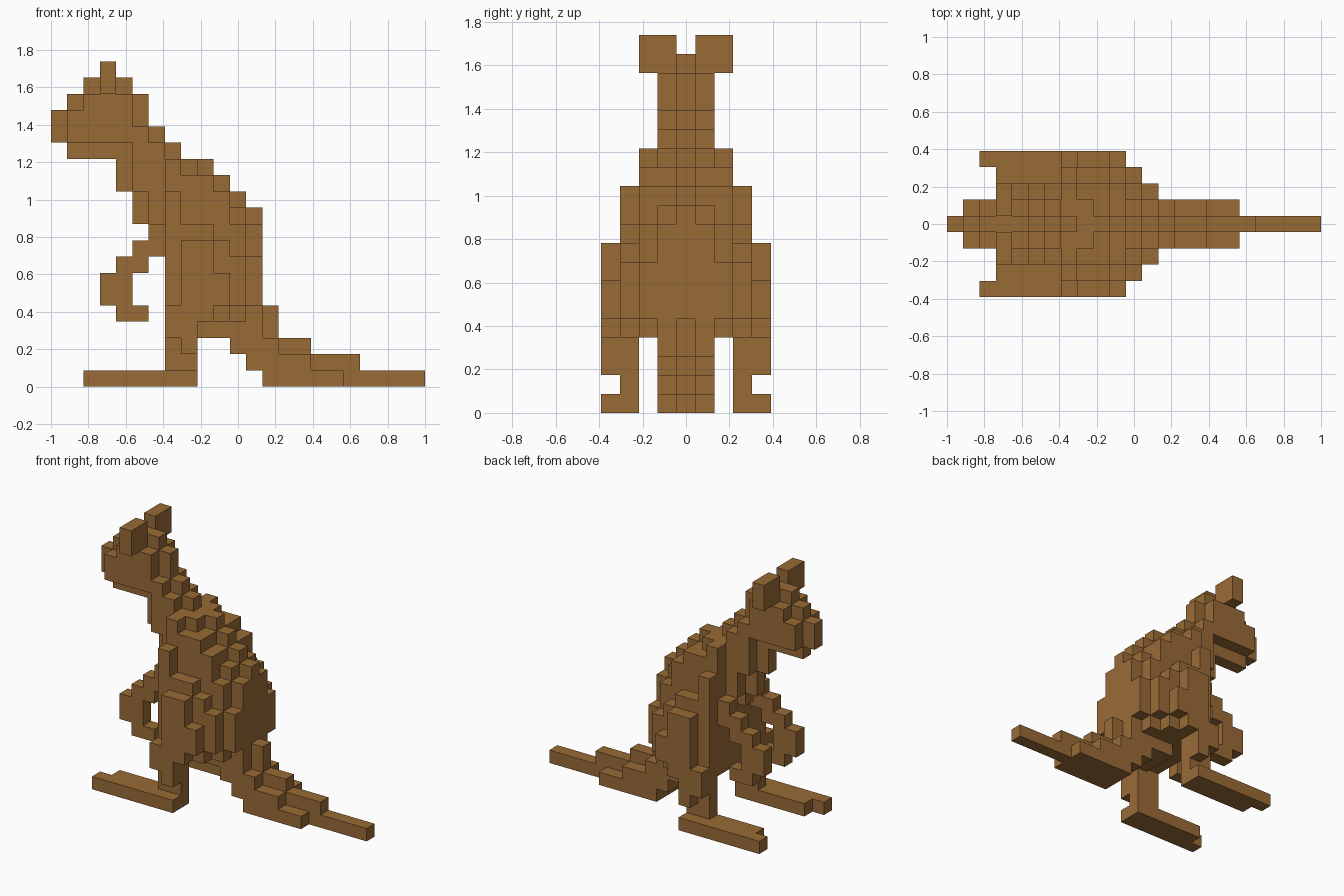
import bpy, bmesh
from mathutils import Vector

cube = bpy.data.objects.get("Cube")
if cube:
    bpy.data.objects.remove(cube, do_unlink=True)

U = 2 / 23  # edge of one block

brown = bpy.data.materials.new("brown fur")
brown.use_nodes = True
color = (0.32, 0.145, 0.037, 1)
brown.diffuse_color = color
bsdf = next(n for n in brown.node_tree.nodes if n.type == 'BSDF_PRINCIPLED')
bsdf.inputs["Base Color"].default_value = color
bsdf.inputs["Roughness"].default_value = 0.9


def build(name, layers, sides=(1, -1)):
    """layers: {layer out from the middle: [(low row, high row, first col, end col)]}"""
    cells = {(x, s * j, z)
             for j, runs in layers.items() for s in sides
             for lo, hi, a, b in runs
             for z in range(lo, hi + 1) for x in range(a, b)}
    bm = bmesh.new()
    # outer skin only: one square wherever a block has no neighbour
    for c in cells:
        for axis in range(3):
            for d in (1, -1):
                n = list(c)
                n[axis] += d
                if tuple(n) in cells:
                    continue
                normal, e1, e2 = Vector(), Vector(), Vector()
                normal[axis] = d / 2
                e1[(axis + 1) % 3] = 0.5
                e2[(axis + 2) % 3] = 0.5 * d
                mid = Vector((c[0] - 11, c[1], c[2] + 0.5)) + normal
                quad = (mid - e1 - e2, mid + e1 - e2, mid + e1 + e2, mid - e1 + e2)
                bm.faces.new([bm.verts.new(p * U) for p in quad])
    bmesh.ops.remove_doubles(bm, verts=bm.verts[:], dist=U * 0.01)
    # merge flat areas into single faces
    bmesh.ops.dissolve_limit(bm, angle_limit=0.01, verts=bm.verts[:], edges=bm.edges[:])
    mesh = bpy.data.meshes.new(name)
    bm.to_mesh(mesh)
    bm.free()
    mesh.materials.append(brown)
    obj = bpy.data.objects.new(name, mesh)
    bpy.context.collection.objects.link(obj)


# head and neck
build("head_and_neck", {
    0: [(18, 18, 2, 5), (17, 17, 1, 6), (16, 16, 0, 6), (15, 15, 0, 7), (14, 14, 1, 8)],
    1: [(17, 17, 2, 5), (16, 16, 1, 5), (15, 15, 1, 6), (14, 14, 5, 7)],
})

# stepped torso, rounded towards the sides
build("body", {
    0: [(13, 13, 4, 10), (12, 12, 4, 11), (11, 11, 5, 12), (10, 10, 5, 13),
        (9, 9, 6, 13), (4, 8, 7, 13)],
    1: [(13, 13, 5, 9), (12, 12, 5, 10), (11, 11, 6, 11), (10, 10, 6, 12),
        (4, 9, 7, 13)],
    2: [(13, 13, 7, 8), (12, 12, 7, 10), (10, 11, 7, 11), (8, 9, 7, 12),
        (5, 7, 7, 13), (4, 4, 7, 12)],
    3: [(10, 11, 7, 8), (9, 9, 7, 10), (8, 8, 7, 11), (5, 7, 7, 12), (4, 4, 7, 11)],
})

# tail tapering back along the ground
build("tail", {
    0: [(4, 4, 13, 14), (3, 3, 9, 14), (2, 2, 11, 16), (1, 1, 12, 19), (0, 0, 13, 23)],
    1: [(3, 3, 9, 13), (2, 2, 11, 14), (1, 1, 12, 16), (0, 0, 13, 18)],
})

# paired parts
for side, s in (("near", -1), ("far", 1)):
    build(side + "_ear", {1: [(18, 19, 3, 4)], 2: [(18, 19, 3, 4)]}, (s,))
    build(side + "_arm", {2: [(9, 9, 6, 7), (8, 8, 5, 7), (7, 7, 4, 6),
                              (5, 6, 3, 5), (4, 4, 4, 6)]}, (s,))
    build(side + "_thigh", {4: [(7, 8, 8, 10), (5, 6, 8, 11), (4, 4, 7, 10)]}, (s,))
    build(side + "_shin", {3: [(1, 3, 7, 9)],
                           4: [(3, 3, 7, 9), (2, 2, 8, 9)]}, (s,))
    build(side + "_foot", {3: [(0, 0, 3, 9)], 4: [(0, 0, 2, 9)]}, (s,))
